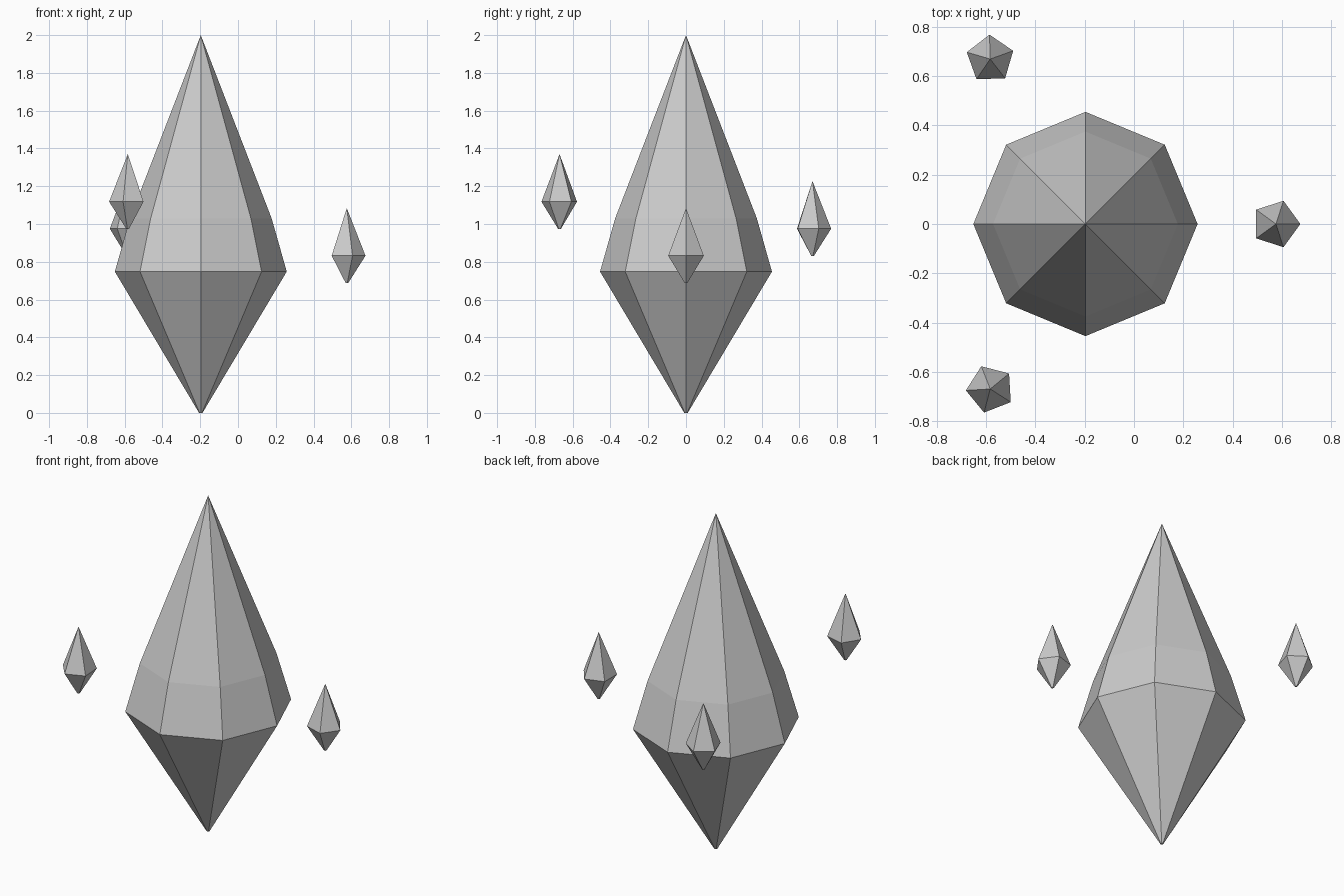
import bpy, bmesh, math

if "Cube" in bpy.data.objects:
    bpy.data.objects.remove(bpy.data.objects["Cube"])

stone = bpy.data.materials.new("grey crystal")
stone.diffuse_color = (0.6, 0.6, 0.6, 1)
stone.use_nodes = True
stone.node_tree.nodes["Principled BSDF"].inputs["Base Color"].default_value = stone.diffuse_color


def crystal(name, centre, sides, rings, apex, turn=0):
    """Faceted gem: stacked rings of (radius, height), closed by a top point."""
    bm = bmesh.new()
    loops = []
    for r, z in rings:
        angles = [math.radians(turn) + math.tau * i / sides for i in range(sides)]
        loops.append([bm.verts.new((r * math.cos(a), r * math.sin(a), z)) for a in angles])
    tip = bm.verts.new((0, 0, apex))
    bm.faces.new(loops[0][::-1])
    for i in range(sides):
        j = (i + 1) % sides
        for low, high in zip(loops, loops[1:]):
            bm.faces.new((low[i], low[j], high[j], high[i]))
        bm.faces.new((loops[-1][i], loops[-1][j], tip))
    mesh = bpy.data.meshes.new(name)
    bm.to_mesh(mesh)
    bm.free()
    mesh.materials.append(stone)
    obj = bpy.data.objects.new(name, mesh)
    obj.location = centre
    bpy.context.collection.objects.link(obj)


# Large central crystal
CX = -0.197
crystal("main_crystal", (CX, 0, 0), 8,
        [(0.009, 0), (0.455, 0.748), (0.375, 1.03)], 2.0)

# Three small shards circling it, each one higher and turned further
for k in range(3):
    a = math.tau * k / 3
    crystal(f"floating_shard_{k + 1}",
            (CX + 0.773 * math.cos(a), 0.773 * math.sin(a), 0.687 + 0.143 * k), 5,
            [(0.007, 0), (0.099, 0.145)], 0.397, turn=91.7 * k)
